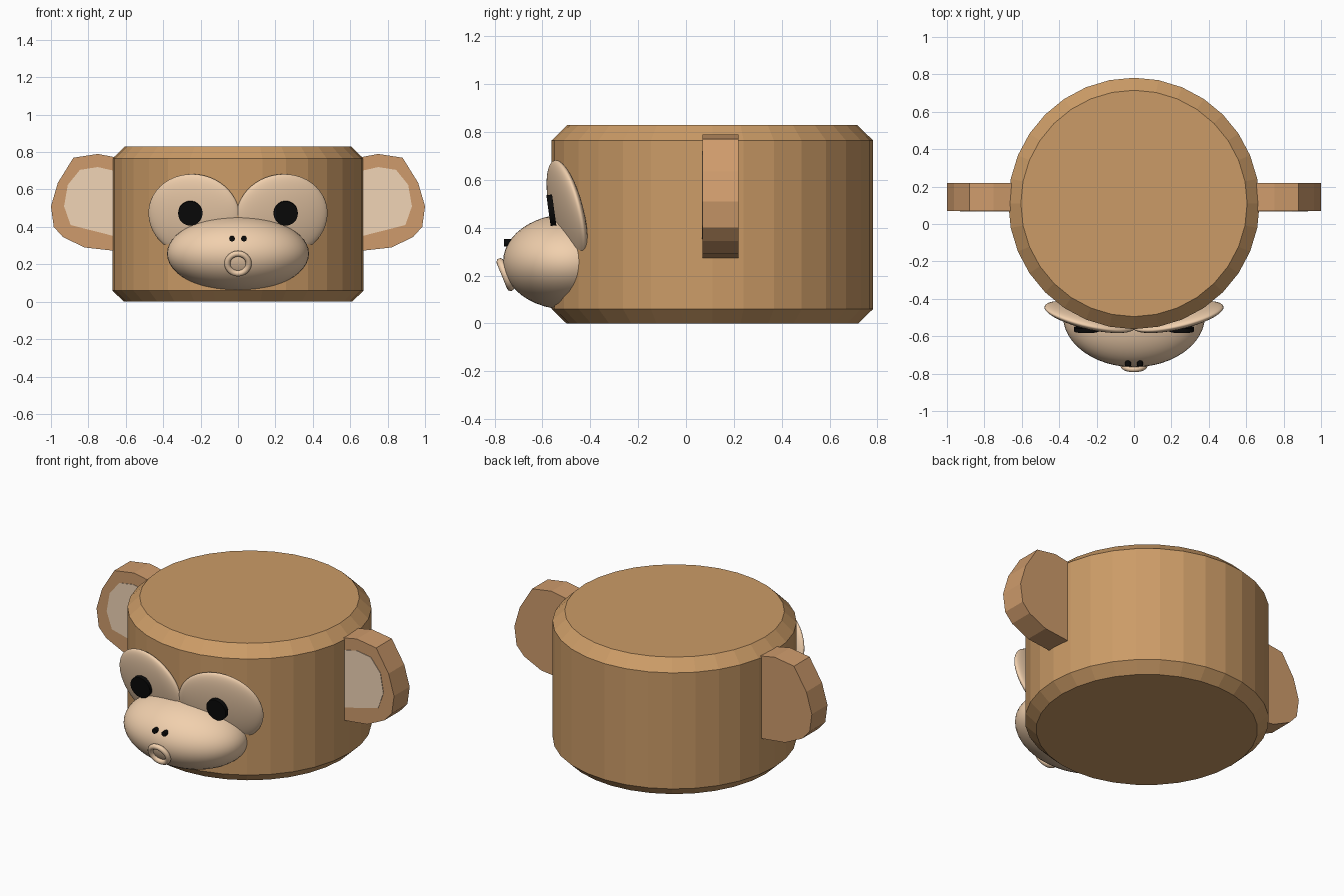
import bpy, bmesh
from math import radians, cos, sin, pi

if "Cube" in bpy.data.objects:
    bpy.data.objects.remove(bpy.data.objects["Cube"])


def material(name, rgb):
    m = bpy.data.materials.new(name)
    m.diffuse_color = (*rgb, 1)
    m.use_nodes = True
    m.node_tree.nodes["Principled BSDF"].inputs["Base Color"].default_value = m.diffuse_color
    return m


FUR = material("fur_brown", (0.60, 0.33, 0.135))
EAR = material("ear_brown", (0.62, 0.33, 0.15))
SKIN = material("pale_skin", (0.88, 0.63, 0.42))
INNER = material("inner_ear_pale", (0.88, 0.66, 0.47))
BLACK = material("black", (0.003, 0.003, 0.003))


def finish(name, mat, smooth=None):
    ob = bpy.context.object
    ob.name = name
    ob.data.materials.append(mat)
    if smooth:
        bpy.ops.object.shade_smooth_by_angle(angle=radians(smooth))
    return ob


def ellipsoid(name, loc, size, mat, rot=(0, 0, 0)):
    bpy.ops.mesh.primitive_uv_sphere_add(segments=48, ring_count=24, location=loc,
                                         rotation=[radians(a) for a in rot])
    bpy.context.object.scale = size
    return finish(name, mat, 40)


def disc(name, loc, radius, depth, tilt, mat):
    bpy.ops.mesh.primitive_cylinder_add(vertices=32, radius=radius, depth=depth,
                                        location=loc, rotation=(radians(tilt), 0, 0))
    return finish(name, mat, 40)


def mesh_object(name, bm, mat):
    bmesh.ops.recalc_face_normals(bm, faces=bm.faces[:])
    me = bpy.data.meshes.new(name)
    bm.to_mesh(me)
    bm.free()
    ob = bpy.data.objects.new(name, me)
    bpy.context.collection.objects.link(ob)
    me.materials.append(mat)
    return ob


def slab(name, outline, side, y0, y1, mat):
    """Extrude an x-z outline along y, mirrored by side."""
    bm = bmesh.new()
    face = bm.faces.new([bm.verts.new((side * x, y0, z)) for x, z in outline])
    new = bmesh.ops.extrude_face_region(bm, geom=[face])["geom"]
    bmesh.ops.translate(bm, vec=(0, y1 - y0, 0),
                        verts=[v for v in new if isinstance(v, bmesh.types.BMVert)])
    return mesh_object(name, bm, mat)


# Body: faceted drum with chamfered rims
SIDES, CY = 32, 0.11
bm = bmesh.new()
rings = [[bm.verts.new((r * cos(2 * pi * i / SIDES), CY + r * sin(2 * pi * i / SIDES), z))
          for i in range(SIDES)]
         for r, z in [(0.61, 0), (0.672, 0.06), (0.672, 0.765), (0.605, 0.83)]]
for a, b in zip(rings, rings[1:]):
    for i in range(SIDES):
        j = (i + 1) % SIDES
        bm.faces.new((a[i], a[j], b[j], b[i]))
bm.faces.new(rings[0])
bm.faces.new(rings[-1])
mesh_object("body", bm, FUR)

# Outlines of the ear and its pale inner panel
ear = [(0.64, 0.77), (0.67, 0.775), (0.75, 0.79), (0.88, 0.77), (0.963, 0.636), (1.0, 0.51),
       (0.985, 0.40), (0.935, 0.345), (0.82, 0.29), (0.64, 0.27)]
inner = [(0.64, 0.695), (0.75, 0.72), (0.845, 0.705), (0.91, 0.625),
         (0.93, 0.51), (0.895, 0.41), (0.64, 0.345)]

for side, tag in ((-1, "left"), (1, "right")):
    # Ears
    slab(f"ear_{tag}", ear, side, 0.07, 0.22, EAR)
    slab(f"inner_ear_{tag}", inner, side, 0.067, 0.09, INNER)
    # Eye patches and pupils
    ellipsoid(f"eye_patch_{tag}", (side * 0.235, -0.497, 0.463), (0.25, 0.045, 0.225), SKIN,
              (13, 0, side * 13))
    disc(f"pupil_{tag}", (side * 0.255, -0.563, 0.473), 0.065, 0.024, 98, BLACK)
    # Nostrils
    disc(f"nostril_{tag}", (side * 0.032, -0.735, 0.337), 0.015, 0.05, 90, BLACK)

# Muzzle and ring-shaped mouth
ellipsoid("muzzle", (0, -0.49, 0.257), (0.38, 0.275, 0.2), SKIN)
bpy.ops.mesh.primitive_torus_add(major_segments=40, minor_segments=12, major_radius=0.057,
                                 minor_radius=0.016, location=(0, -0.755, 0.204),
                                 rotation=(radians(112), 0, 0))
finish("mouth", SKIN, 60)
